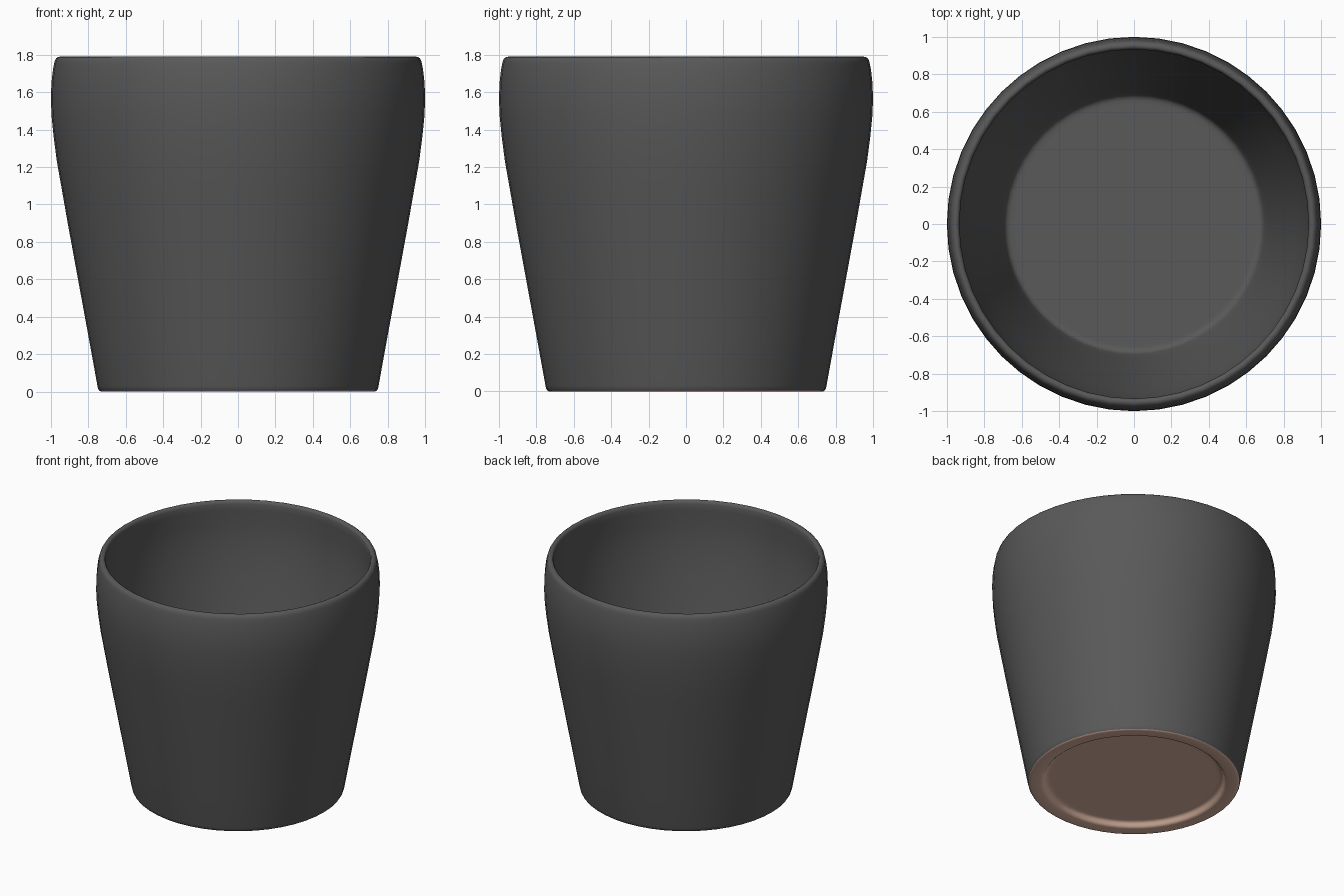
import bpy
import bmesh
import math

SEGMENTS = 48

# Remove the default cube
cube = bpy.data.objects.get("Cube")
if cube:
    bpy.data.objects.remove(cube, do_unlink=True)


def make_material(name, rgb):
    mat = bpy.data.materials.new(name)
    mat.use_nodes = True
    color = (*rgb, 1.0)
    mat.diffuse_color = color
    bsdf = mat.node_tree.nodes["Principled BSDF"]
    bsdf.inputs["Base Color"].default_value = color
    bsdf.inputs["Roughness"].default_value = 0.6
    return mat


def lathe(name, profile, mat):
    """Spin a (radius, height) profile, running from underneath to on top, about z."""
    bm = bmesh.new()
    verts = [bm.verts.new((r, 0, z)) for r, z in profile]
    edges = [bm.edges.new(pair) for pair in zip(verts, verts[1:])]
    bmesh.ops.spin(bm, geom=verts + edges, cent=(0, 0, 0), axis=(0, 0, 1),
                   angle=math.tau, steps=SEGMENTS, use_duplicate=False)
    bmesh.ops.remove_doubles(bm, verts=bm.verts, dist=0.0005)
    # Point the widest wall outward, or the flat underside downward
    bmesh.ops.recalc_face_normals(bm, faces=bm.faces)
    probe = max(bm.faces, key=lambda f: f.calc_center_median().xy.length)
    centre = probe.calc_center_median()
    if probe.normal.x * centre.x + probe.normal.y * centre.y - probe.normal.z < 0:
        bmesh.ops.reverse_faces(bm, faces=bm.faces)
    mesh = bpy.data.meshes.new(name)
    bm.to_mesh(mesh)
    bm.free()
    mesh.materials.append(mat)
    obj = bpy.data.objects.new(name, mesh)
    bpy.context.collection.objects.link(obj)
    bpy.ops.object.select_all(action="DESELECT")
    obj.select_set(True)
    bpy.context.view_layer.objects.active = obj
    bpy.ops.object.shade_smooth_by_angle(angle=math.radians(50))
    return obj


glaze = make_material("dark grey glaze", (0.1, 0.1, 0.1))
clay = make_material("bare brown clay", (0.72, 0.47, 0.365))

# Pot wall: foot edge, flared side, rounded shoulder, rim, inside wall and floor
outer = [(0.742, 0.006), (0.748, 0.016), (0.751, 0.03), (0.80, 0.3), (0.855, 0.6),
         (0.91, 0.9), (0.945, 1.1), (0.968, 1.23), (0.985, 1.36), (0.996, 1.47),
         (1.0, 1.56), (0.997, 1.65), (0.989, 1.72), (0.983, 1.752)]
rim = [(0.98, 1.765), (0.973, 1.78), (0.962, 1.788), (0.95, 1.79), (0.939, 1.784),
       (0.933, 1.768)]
inner = [(0.935, 1.72), (0.94, 1.6), (0.938, 1.5), (0.926, 1.36), (0.904, 1.2),
         (0.868, 1.0), (0.795, 0.6), (0.717, 0.2), (0.697, 0.105), (0.69, 0.085),
         (0.677, 0.073), (0.66, 0.07), (0.64, 0.07), (0, 0.07)]
lathe("pot_wall", outer + rim + inner, glaze)

# Underside: foot ring and shallow recess with a rounded step
base = [(0.742, 0.006), (0.735, 0.001), (0.725, 0), (0.66, 0), (0.648, 0.004),
        (0.638, 0.013), (0.63, 0.026), (0.62, 0.035), (0.605, 0.039), (0.585, 0.039),
        (0, 0.039)]
lathe("pot_underside", base, clay)
